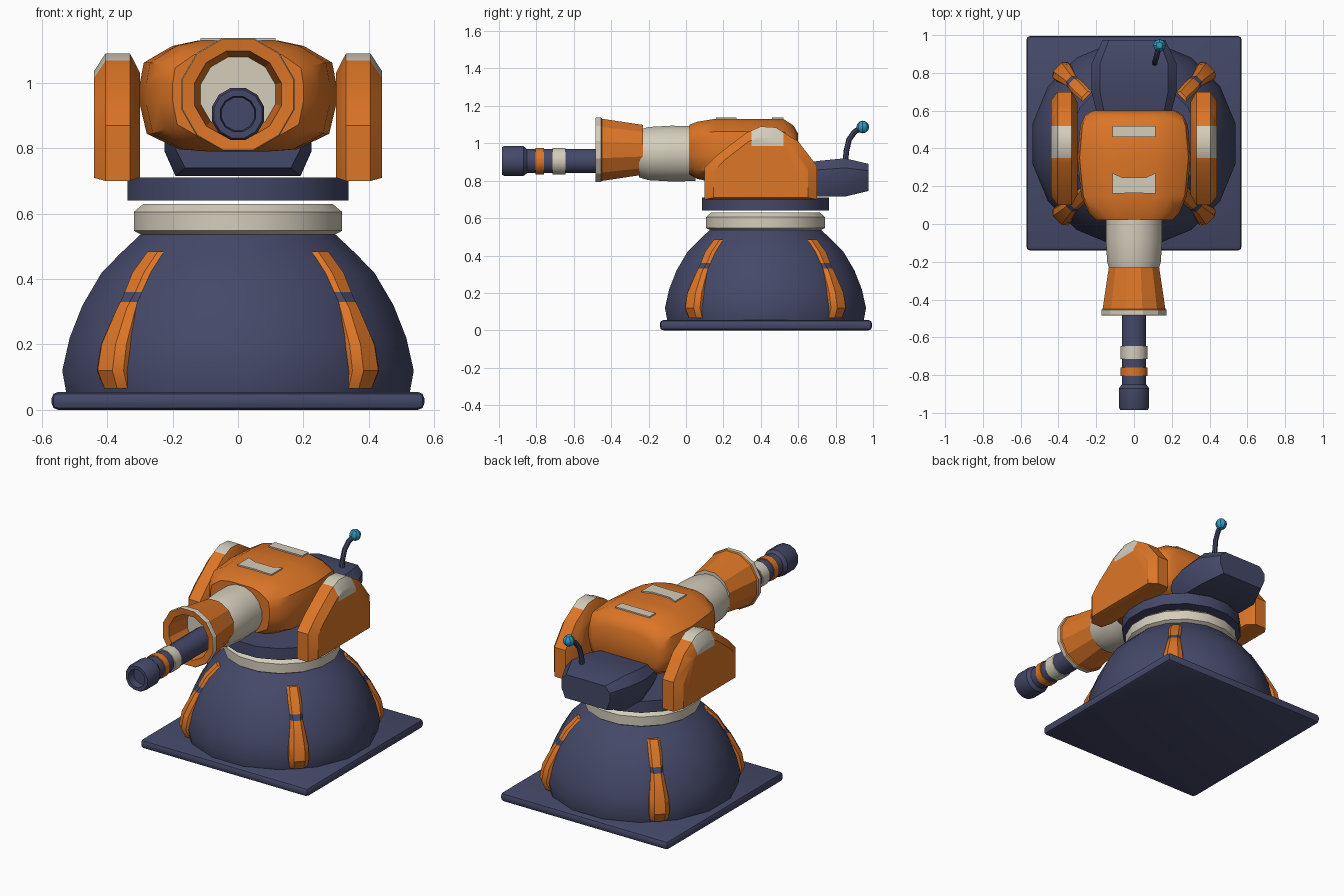
import bpy, bmesh, math
from mathutils import Vector

old = bpy.data.objects.get("Cube")
if old:
    bpy.data.objects.remove(old, do_unlink=True)


def material(name, rgb):
    m = bpy.data.materials.new(name)
    m.use_nodes = True
    m.diffuse_color = (*rgb, 1)
    m.node_tree.nodes["Principled BSDF"].inputs["Base Color"].default_value = (*rgb, 1)
    return m


NAVY, ORANGE, CREAM, CYAN = range(4)
MATS = [material("navy", (0.06, 0.066, 0.14)), material("orange", (0.72, 0.18, 0.02)),
        material("cream", (0.66, 0.61, 0.5)), material("cyan", (0.03, 0.33, 0.56))]
CY = 0.425  # centre of the base in y


def finish(name, bm, angle=35):
    bmesh.ops.recalc_face_normals(bm, faces=bm.faces[:])
    me = bpy.data.meshes.new(name)
    bm.to_mesh(me)
    bm.free()
    for m in MATS:
        me.materials.append(m)
    me.shade_smooth()
    me.set_sharp_from_angle(angle=math.radians(angle))
    ob = bpy.data.objects.new(name, me)
    bpy.context.collection.objects.link(ob)
    return ob


def loft(rings, color, bands=None):
    """Skin matching rings and cap both ends; bands colours each strip."""
    bm = bmesh.new()
    vs = [[bm.verts.new(p) for p in ring] for ring in rings]
    n = len(vs[0])
    for k, (a, b) in enumerate(zip(vs, vs[1:])):
        for i in range(n):
            j = (i + 1) % n
            f = bm.faces.new((a[i], a[j], b[j], b[i]))
            f.material_index = bands[k] if bands else color
    for cap in (vs[0], vs[-1]):
        bm.faces.new(cap).material_index = color
    return bm


def circle(r, h, centre, axis, seg):
    pts = []
    for i in range(seg):
        a = 2 * math.pi * (i + 0.5) / seg
        u, v = r * math.cos(a), r * math.sin(a)
        pts.append(Vector((u, v, h) if axis == "z" else (u, h, v)) + Vector(centre))
    return pts


def lathe(name, profile, color, centre, axis="z", seg=16, bands=None, angle=35):
    rings = [circle(r, h, centre, axis, seg) for r, h in profile]
    return finish(name, loft(rings, color, bands), angle)


def section(y, hw, z0, z1, shape):
    """Mirrored cross-section across y, from a half outline of fractions."""
    half = [(fx * hw, z0 + fz * (z1 - z0)) for fx, fz in shape]
    return [(x, y, z) for x, z in half] + [(-x, y, z) for x, z in reversed(half)]


def box(name, lo, hi, color, bevel=0.0):
    bm = bmesh.new()
    bmesh.ops.create_cube(bm, size=1)
    for v in bm.verts:
        v.co = [l + (c + 0.5) * (h - l) for c, l, h in zip(v.co, lo, hi)]
    if bevel:
        bmesh.ops.bevel(bm, geom=bm.edges[:], offset=bevel, segments=2,
                        profile=0.5, affect="EDGES")
    for f in bm.faces:
        f.material_index = color
    return finish(name, bm)


# Base plate, dome, collar and turntable
box("base_plate", (-0.57, -0.14, 0), (0.57, 0.995, 0.055), NAVY, 0.02)
lathe("dome", [(0.535, 0.05), (0.548, 0.12), (0.525, 0.22), (0.485, 0.32), (0.425, 0.42),
               (0.365, 0.48), (0.3, 0.54)], NAVY, (0, CY, 0))
lathe("collar_ring", [(0.3, 0.535), (0.325, 0.548), (0.325, 0.605), (0.295, 0.63)],
      CREAM, (0, CY, 0), angle=25)
lathe("turntable", [(0.345, 0.64), (0.345, 0.71)], NAVY, (0, CY, 0))

# Four diagonal ribs: thick foot below, thin strip above, navy joint between
RIB = [(0.55, 0.065, 0.05), (0.575, 0.12, 0.058), (0.56, 0.2, 0.055), (0.503, 0.31, 0.038),
       (0.489, 0.33, 0.037), (0.467, 0.36, 0.042), (0.432, 0.42, 0.045), (0.368, 0.485, 0.04)]
for side, sx in (("left", 1), ("right", -1)):
    for end, sy in (("front", -1), ("back", 1)):
        out = Vector((sx, sy, 0)).normalized()
        tan = Vector((-out.y, out.x, 0))
        rings = []
        for r, z, w in RIB:
            flat = [(r - 0.08, -w), (r - 0.022, -w), (r, -w * 0.55),
                    (r, w * 0.55), (r - 0.022, w), (r - 0.08, w)]
            rings.append([out * d + tan * t + Vector((0, CY, z)) for d, t in flat])
        bands = [NAVY if 0.32 < a[1] < 0.34 else ORANGE for a in RIB[:-1]]
        finish(f"{end}_{side}_rib", loft(rings, ORANGE, bands))

# Turret body
ROUND = [(0.3, 0), (0.6, 0.02), (0.93, 0.16), (1, 0.42), (1, 0.62), (0.96, 0.8),
         (0.67, 0.95), (0.4, 1)]
body = [(0.02, 0.2, 0.83, 1.1), (0.06, 0.24, 0.81, 1.115), (0.15, 0.28, 0.79, 1.13),
        (0.35, 0.3, 0.79, 1.13), (0.52, 0.285, 0.79, 1.13), (0.575, 0.26, 0.81, 1.095),
        (0.6, 0.22, 0.85, 1.05)]
finish("turret_body", loft([section(*s, ROUND) for s in body], ORANGE), 40)

# Rear housing
CHAMFER = [(0.85, 0), (1, 0.4), (1, 0.75), (0.8, 1)]
housing = [(0.56, 0.19, 0.74, 0.88), (0.7, 0.225, 0.715, 0.905),
           (0.85, 0.225, 0.715, 0.92), (0.975, 0.165, 0.745, 0.89)]
finish("rear_housing", loft([section(*s, CHAMFER) for s in housing], NAVY), 30)

# Roof plates: plain rear one, front one with a hollowed back edge
box("rear_roof_plate", (-0.115, 0.46, 1.129), (0.115, 0.52, 1.138), CREAM)
outline = [(-0.115, 0.16), (0, 0.165), (0.115, 0.16), (0.115, 0.27),
           (0.06, 0.245), (-0.06, 0.245), (-0.115, 0.27)]
finish("front_roof_plate",
       loft([[(x, y, z) for x, y in outline] for z in (1.129, 1.138)], CREAM))

# Side pods with a cream patch on the crown
POD = [(0.1, 0.7), (0.1, 0.87), (0.17, 0.94), (0.32, 1.055), (0.4, 1.09), (0.48, 1.085),
       (0.6, 1.01), (0.7, 0.88), (0.7, 0.7)]
for side, sx in (("left", 1), ("right", -1)):
    rings = [[(sx * x, 0.4 + (y - 0.4) * s, 0.76 + (z - 0.76) * s) for y, z in POD]
             for x, s in ((0.3, 0.82), (0.33, 1), (0.405, 1), (0.44, 0.84))]
    bm = loft(rings, ORANGE)
    for co, no in (((0, 0.35, 0), (0, 1, 0)), ((0, 0.52, 0), (0, 1, 0)),
                   ((0, 0, 0.985), (0, 0, 1))):
        geom = bm.verts[:] + bm.edges[:] + bm.faces[:]
        bmesh.ops.bisect_plane(bm, geom=geom, plane_co=co, plane_no=no)
    for f in bm.faces:
        c = f.calc_center_median()
        if 0.35 < c.y < 0.52 and c.z > 0.985 and abs(c.x) > 0.34:
            f.material_index = CREAM
    finish(f"{side}_pod", bm)

# Neck and hollow flared shroud
lathe("neck", [(0.13, -0.25), (0.145, -0.2), (0.152, -0.08), (0.15, 0.05)], CREAM,
      (0, 0, 0.945), "y")
lathe("shroud", [(0.118, -0.33), (0.137, -0.48), (0.176, -0.485), (0.179, -0.48),
                 (0.179, -0.455), (0.172, -0.45), (0.138, -0.23)], CREAM, (0, 0, 0.965), "y", 12,
      [ORANGE, ORANGE, CREAM, CREAM, ORANGE, ORANGE], 28)

# Barrel with hollow tip and two bands
lathe("barrel", [(0.052, -0.94), (0.056, -0.985), (0.076, -0.985), (0.083, -0.97), (0.083, -0.87),
                 (0.067, -0.85), (0.067, -0.3)], NAVY, (0, 0, 0.905), "y", 12)
for name, y0, y1, color in (("orange_band", -0.805, -0.76, ORANGE),
                            ("cream_band", -0.715, -0.645, CREAM)):
    lathe(name, [(0.073, y0), (0.073, y1)], color, (0, 0, 0.905), "y", 12)

# Bent antenna and its tip
path = [(0.11, 0.85, 0.89), (0.11, 0.858, 0.96), (0.115, 0.872, 1.02),
        (0.122, 0.9, 1.06), (0.133, 0.94, 1.085)]
rings = []
for i, p in enumerate(path):
    d = Vector(path[min(i + 1, len(path) - 1)]) - Vector(path[max(i - 1, 0)])
    side = Vector((1, 0, 0))
    up = d.cross(side).normalized()
    rings.append([Vector(p) + 0.015 * (side * math.cos(a) + up * math.sin(a))
                  for a in (k * math.pi / 4 for k in range(8))])
finish("antenna", loft(rings, NAVY))
bm = bmesh.new()
bmesh.ops.create_uvsphere(bm, u_segments=8, v_segments=6, radius=0.034)
bmesh.ops.translate(bm, verts=bm.verts[:], vec=(0.135, 0.945, 1.087))
for f in bm.faces:
    f.material_index = CYAN
finish("antenna_tip", bm, 30)
